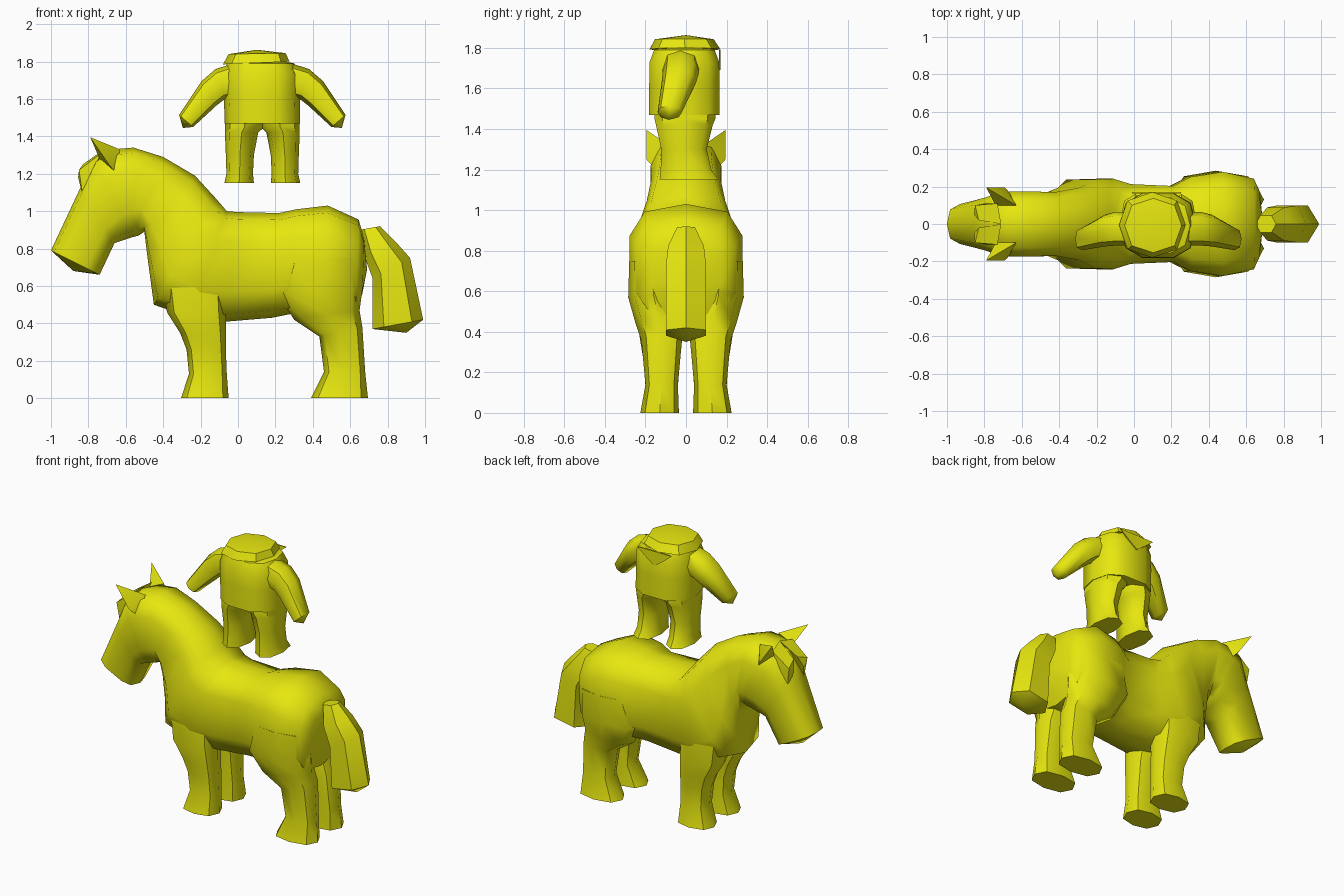
import bpy, bmesh, math
from mathutils import Vector

yellow = bpy.data.materials.new("yellow")
yellow.diffuse_color = (0.8, 0.8, 0.005, 1)


def finish(name, bm, angle=50):
    bmesh.ops.recalc_face_normals(bm, faces=bm.faces[:])
    me = bpy.data.meshes.new(name)
    bm.to_mesh(me)
    bm.free()
    me.materials.append(yellow)
    for p in me.polygons:
        p.use_smooth = True
    me.set_sharp_from_angle(angle=math.radians(angle))
    ob = bpy.data.objects.new(name, me)
    bpy.context.collection.objects.link(ob)
    return ob


def loft(name, rings, n=10, power=0.65, start=None, end=None, angle=50):
    """Each ring: (x1, z1, x2, z2, y centre, y half width); optional cap tips."""
    bm = bmesh.new()
    loops = []

    def soft(v):
        return math.copysign(abs(v) ** power, v) if abs(v) > 1e-6 else 0.0

    for x1, z1, x2, z2, yc, w in rings:
        a, b = Vector((x1, yc, z1)), Vector((x2, yc, z2))
        mid, half = (a + b) / 2, (a - b) / 2
        loop = []
        for i in range(n):
            t = 2 * math.pi * i / n
            loop.append(bm.verts.new(mid + half * soft(math.cos(t)) + Vector((0, w * soft(math.sin(t)), 0))))
        loops.append(loop)
    for p, q in zip(loops, loops[1:]):
        for i in range(n):
            j = (i + 1) % n
            bm.faces.new((p[i], p[j], q[j], q[i]))
    for loop, tip in ((loops[0], start), (loops[-1], end)):
        if tip:
            v = bm.verts.new(tip)
            for i in range(n):
                bm.faces.new((loop[i], loop[(i + 1) % n], v))
        else:
            bm.faces.new(loop)
    return finish(name, bm, angle)


def solid(name, points):
    """Faceted piece enclosing a few points."""
    bm = bmesh.new()
    for p in points:
        bm.verts.new(p)
    bmesh.ops.convex_hull(bm, input=bm.verts[:])
    return finish(name, bm, 25)


# Horse head, neck and trunk in one skin
loft("horse_body", [
    (-1.0, .79, -.74, .66, 0, .11),
    (-.85, 1.11, -.66, .83, 0, .145),
    (-.77, 1.29, -.57, .86, 0, .175),
    (-.68, 1.33, -.53, .87, 0, .18),
    (-.56, 1.34, -.50, .89, 0, .18),
    (-.40, 1.29, -.49, .80, 0, .175),
    (-.23, 1.19, -.47, .65, 0, .20),
    (-.12, 1.07, -.45, .50, 0, .245),
    (-.06, 1.0, -.25, .43, 0, .25),
    (.0, .995, -.06, .41, 0, .22),
    (.22, .99, .18, .43, 0, .21),
    (.31, 1.01, .28, .45, 0, .26),
    (.48, 1.03, .46, .44, 0, .288),
    (.645, .955, .63, .46, 0, .25),
    (.675, .85, .665, .56, 0, .18)],
    start=(-.88, 0, .68), end=(.69, 0, .69), angle=55)

# Horse legs, ears and forelock, both sides
for side, s in (("left", -1), ("right", 1)):
    loft("front_leg_" + side, [
        (-.305, 0, -.05, 0, s * .13, .095),
        (-.262, .13, -.06, .13, s * .12, .08),
        (-.275, .26, -.065, .26, s * .12, .09),
        (-.31, .35, -.065, .35, s * .125, .10),
        (-.38, .46, -.065, .46, s * .125, .115),
        (-.40, .62, -.07, .62, s * .12, .12)], n=8, power=.8)
    loft("hind_leg_" + side, [
        (.39, 0, .695, 0, s * .13, .095),
        (.46, .14, .68, .14, s * .12, .08),
        (.435, .33, .665, .38, s * .12, .10),
        (.30, .42, .65, .47, s * .135, .115),
        (.21, .56, .665, .58, s * .16, .125),
        (.26, .75, .66, .75, s * .17, .11)], n=8, power=.8)
    solid("ear_" + side, [
        (-.79, s * .195, 1.395), (-.63, s * .10, 1.33), (-.65, s * .15, 1.20),
        (-.69, s * .195, 1.25), (-.74, s * .10, 1.28)])
    solid("forelock_" + side, [
        (-.71, 0, 1.335), (-.73, s * .11, 1.31), (-.83, s * .02, 1.25),
        (-.85, s * .10, 1.22), (-.855, s * .05, 1.18), (-.83, s * .09, 1.08),
        (-.79, s * .11, 1.20)])

# Tail
loft("tail", [
    (.76, .92, .65, .90, 0, .05),
    (.84, .84, .675, .76, 0, .10),
    (.92, .75, .72, .64, 0, .112),
    (.99, .42, .72, .37, 0, .112)],
    n=6, power=.85, end=(.90, 0, .35), angle=45)

# Rider jacket, with closed neck opening
cx = .13
loft("jacket", [
    (-.072, 1.47, .332, 1.47, -.008, .18),
    (-.075, 1.62, .33, 1.62, -.008, .18),
    (-.075, 1.73, .33, 1.73, -.008, .178),
    (-.06, 1.79, .30, 1.79, -.008, .155)], power=.75, end=(.12, 0, 1.83))
loft("collar", [
    (-.08, 1.785, .275, 1.80, -.005, .175),
    (-.05, 1.84, .255, 1.845, -.008, .145)],
    n=8, power=.85, end=(.10, 0, 1.863), angle=35)
solid("lapel", [(x, y, z) for y in (.163, .171)
                for x, z in ((-.01, 1.79), (.25, 1.79), (.19, 1.74), (.12, 1.69), (.05, 1.74))])

# Rider arms and trousers
for side, s in (("left", -1), ("right", 1)):
    def pair(x1, z1, x2, z2, y, w):
        return (cx + s * x1, z1, cx + s * x2, z2, y, w)
    loft("arm_" + side, [
        pair(.14, 1.795, .14, 1.61, -.025, .09),
        pair(.25, 1.76, .20, 1.60, -.025, .09),
        pair(.325, 1.695, .245, 1.565, -.035, .085),
        pair(.445, 1.515, .37, 1.45, -.08, .06)],
        n=8, power=.85, end=(cx + s * .425, -.085, 1.445))
    loft("trouser_leg_" + side, [
        pair(.045, 1.15, .203, 1.15, .015, .145),
        pair(.05, 1.20, .192, 1.20, .0, .125),
        pair(.045, 1.30, .195, 1.30, -.01, .112),
        pair(.022, 1.42, .20, 1.42, -.008, .14),
        pair(-.01, 1.45, .20, 1.45, -.005, .15),
        pair(-.01, 1.55, .19, 1.55, -.005, .15)], n=8, power=.85)
